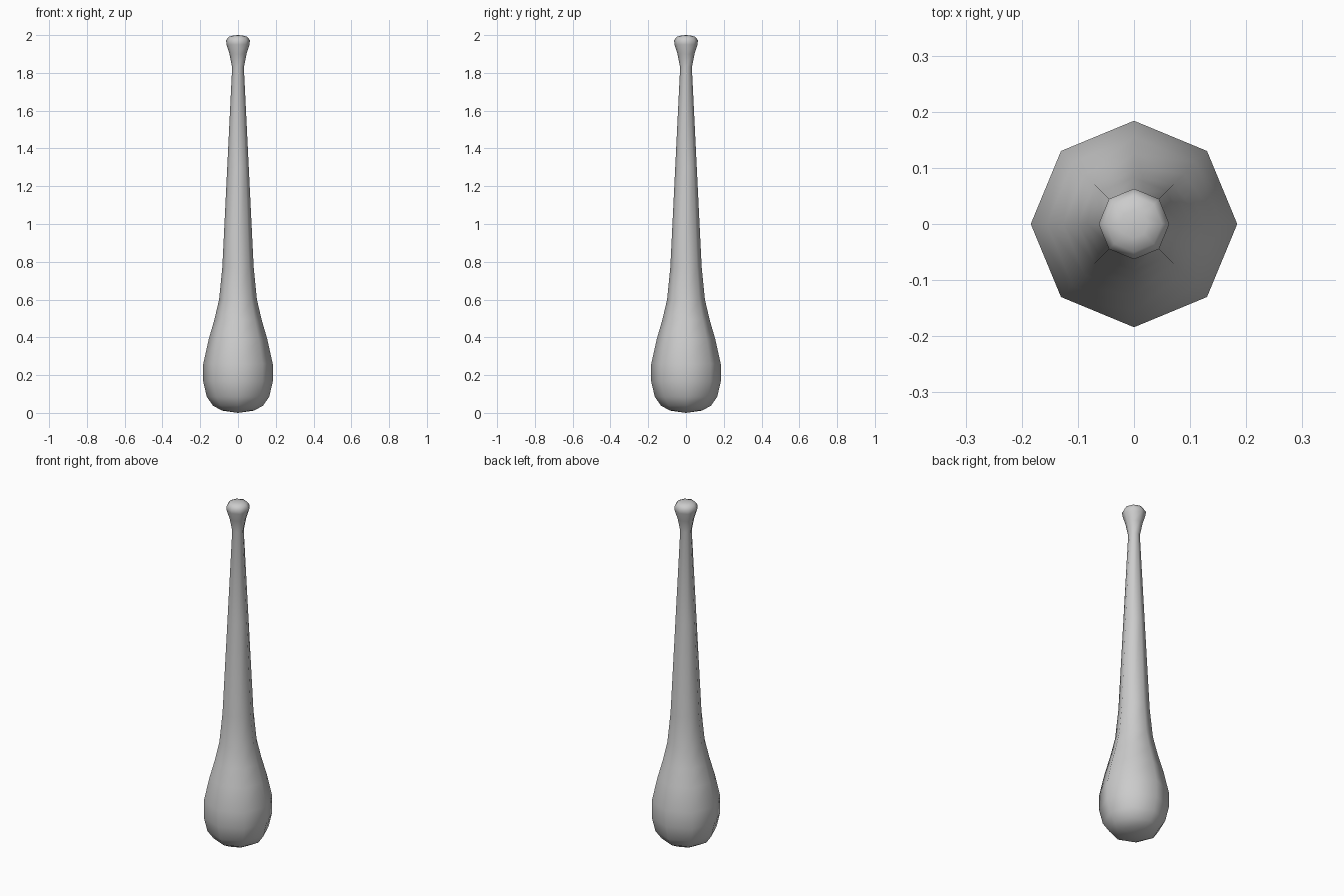
import bpy, bmesh, math

if "Cube" in bpy.data.objects:
    bpy.data.objects.remove(bpy.data.objects["Cube"])

SIDES = 8
# Club profile from base to knob: (radius, height)
profile = [(0.085, 0.012), (0.132, 0.038), (0.165, 0.085), (0.184, 0.165),
           (0.184, 0.26), (0.155, 0.39), (0.126, 0.49), (0.10, 0.60),
           (0.083, 0.77), (0.057, 1.30), (0.031, 1.83), (0.045, 1.90),
           (0.061, 1.95), (0.063, 1.972), (0.05, 1.991), (0.025, 1.998)]

bm = bmesh.new()
rings = []
for r, z in profile:
    rings.append([bm.verts.new((r * math.cos(2 * math.pi * i / SIDES),
                                r * math.sin(2 * math.pi * i / SIDES), z))
                  for i in range(SIDES)])

# Side walls
for a, b in zip(rings, rings[1:]):
    for i in range(SIDES):
        j = (i + 1) % SIDES
        bm.faces.new((a[i], a[j], b[j], b[i]))

# Rounded base and knob caps
for ring, z in ((rings[0], 0.0), (rings[-1], 2.0)):
    tip = bm.verts.new((0, 0, z))
    for i in range(SIDES):
        bm.faces.new((ring[i], ring[(i + 1) % SIDES], tip))

bmesh.ops.recalc_face_normals(bm, faces=bm.faces)
for f in bm.faces:
    f.smooth = True
mesh = bpy.data.meshes.new("juggling_club")
bm.to_mesh(mesh)
bm.free()
bpy.context.collection.objects.link(bpy.data.objects.new("juggling_club", mesh))
